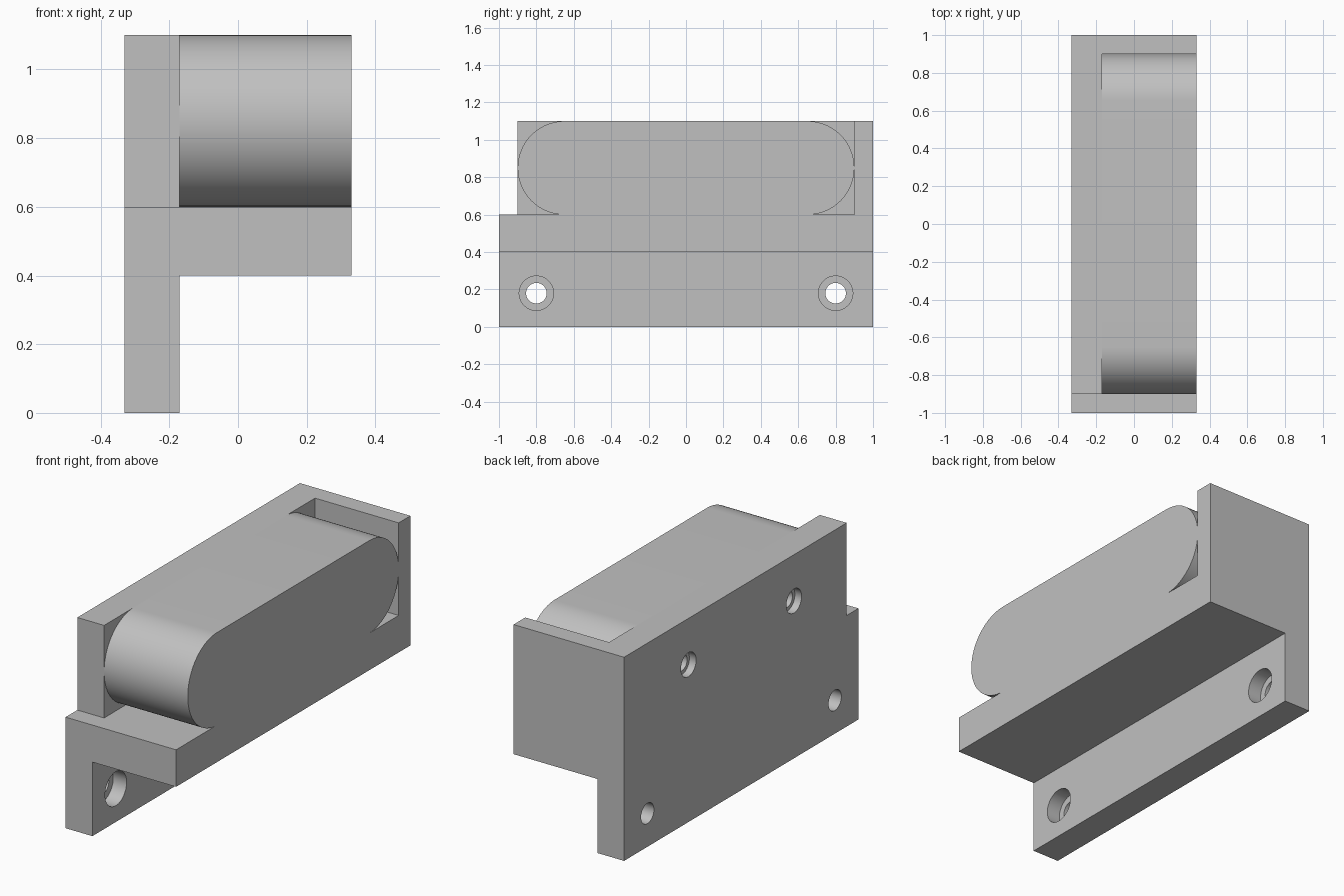
import bpy, bmesh, math

cube = bpy.data.objects.get("Cube")
if cube:
    bpy.data.objects.remove(cube, do_unlink=True)

GREY = (0.53, 0.53, 0.53, 1.0)
grey = bpy.data.materials.new("plain grey")
grey.use_nodes = True
grey.diffuse_color = GREY
grey.node_tree.nodes["Principled BSDF"].inputs["Base Color"].default_value = GREY

# Main planes across the width
BACK, INNER, FRONT = -0.33, -0.17, 0.33
SHELF_LOW, SHELF_TOP, TOP = 0.4, 0.6, 1.1


def extrude_x(name, outline, x0, x1):
    """Extrude a closed (y, z) outline along x."""
    bm = bmesh.new()
    face = bm.faces.new([bm.verts.new((x0, y, z)) for y, z in outline])
    grown = bmesh.ops.extrude_face_region(bm, geom=[face])["geom"]
    moved = [v for v in grown if isinstance(v, bmesh.types.BMVert)]
    bmesh.ops.translate(bm, verts=moved, vec=(x1 - x0, 0, 0))
    bmesh.ops.recalc_face_normals(bm, faces=bm.faces)
    mesh = bpy.data.meshes.new(name)
    bm.to_mesh(mesh)
    bm.free()
    mesh.materials.append(grey)
    obj = bpy.data.objects.new(name, mesh)
    bpy.context.collection.objects.link(obj)
    return obj


def rect(y0, y1, z0, z1):
    return [(y0, z0), (y1, z0), (y1, z1), (y0, z1)]


def arc(y, z, r, start, end, steps):
    angles = [math.radians(start + (end - start) * i / steps) for i in range(steps + 1)]
    return [(y + r * math.cos(a), z + r * math.sin(a)) for a in angles]


def activate(obj):
    bpy.ops.object.select_all(action="DESELECT")
    obj.select_set(True)
    bpy.context.view_layer.objects.active = obj


def drill(targets, y, z, r, x0, x1):
    """Cut a round hole along x through each target."""
    cutter = extrude_x("hole_cutter", arc(y, z, r, 0, 360, 48)[:-1], x0, x1)
    cutter.hide_render = True
    for obj in targets:
        mod = obj.modifiers.new("hole", "BOOLEAN")
        mod.operation = "DIFFERENCE"
        mod.solver = "EXACT"
        mod.object = cutter
        activate(obj)
        bpy.ops.object.modifier_apply(modifier=mod.name)
    bpy.data.objects.remove(cutter, do_unlink=True)


# Back plate, with its upper front corner stepped in
back_plate = extrude_x("back_plate", [
    (-1, 0), (1, 0), (1, TOP), (-0.9, TOP), (-0.9, SHELF_TOP), (-1, SHELF_TOP)], BACK, INNER)

# Shelf and end wall
shelf = extrude_x("shelf", rect(-1, 1, SHELF_LOW, SHELF_TOP), INNER, FRONT)
end_wall = extrude_x("end_wall", rect(0.9, 1, SHELF_TOP, TOP), INNER, FRONT)

# Round-ended block on the shelf
radius = (TOP - SHELF_TOP) / 2
middle = SHELF_TOP + radius
block = extrude_x("rounded_block",
                  arc(0.9 - radius, middle, radius, -90, 90, 40)
                  + arc(radius - 0.9, middle, radius, 90, 270, 40), INNER, FRONT)

for side in (-1, 1):
    # Mounting holes, counterbored from the open side
    drill([back_plate], side * 0.8, 0.18, 0.055, BACK - 0.1, INNER + 0.1)
    drill([back_plate], side * 0.8, 0.18, 0.092, INNER - 0.08, INNER + 0.1)
    # Stepped blind holes from the back into the block
    drill([back_plate, block], side * 0.45, middle, 0.045, BACK - 0.1, INNER + 0.1)
    drill([back_plate], side * 0.45, middle, 0.065, BACK - 0.1, BACK + 0.04)

for obj in (back_plate, shelf, end_wall, block):
    activate(obj)
    bpy.ops.object.shade_smooth_by_angle(angle=math.radians(30))
